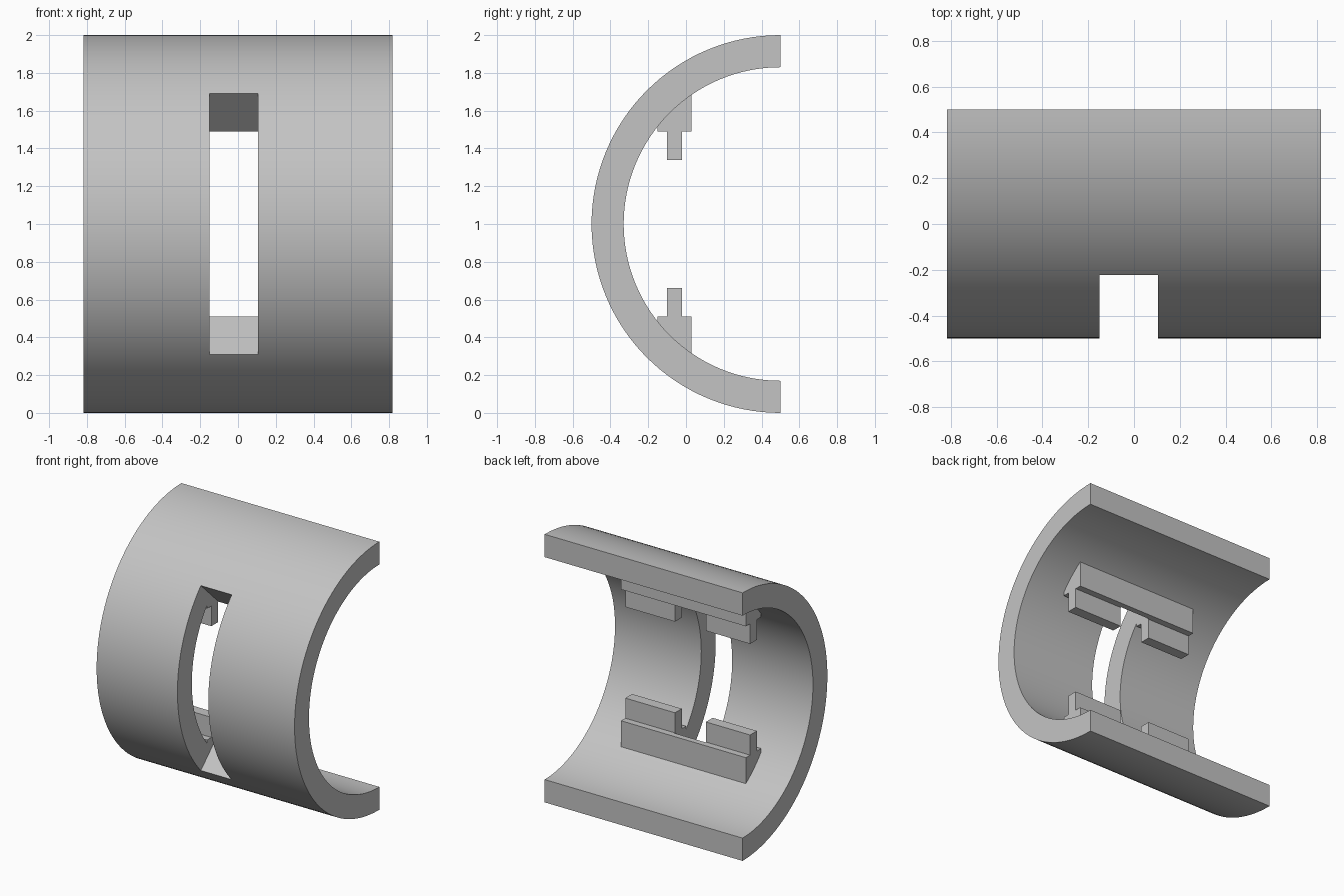
import bpy, bmesh, math

if "Cube" in bpy.data.objects:
    bpy.data.objects.remove(bpy.data.objects["Cube"], do_unlink=True)

AXIS_Y, AXIS_Z = 0.5, 1.0        # centre line of the half tube
OUTER, INNER, HALF = 1.0, 0.83, 0.817
SLOT = (-0.15, 0.105)            # slot extent along x

grey = bpy.data.materials.new("plain grey")
grey.use_nodes = True
colour = (0.55, 0.55, 0.55, 1)
grey.diffuse_color = colour
grey.node_tree.nodes["Principled BSDF"].inputs["Base Color"].default_value = colour


def polar(radius, angle):
    return AXIS_Y - radius * math.cos(angle), AXIS_Z + radius * math.sin(angle)


def extrude_profile(name, profile, x0, x1):
    """Solid made by sweeping a y-z outline along x."""
    bm = bmesh.new()
    face = bm.faces.new([bm.verts.new((x0, y, z)) for y, z in profile])
    new = bmesh.ops.extrude_face_region(bm, geom=[face])["geom"]
    moved = [v for v in new if isinstance(v, bmesh.types.BMVert)]
    bmesh.ops.translate(bm, verts=moved, vec=(x1 - x0, 0, 0))
    bmesh.ops.recalc_face_normals(bm, faces=bm.faces[:])
    mesh = bpy.data.meshes.new(name)
    bm.to_mesh(mesh)
    bm.free()
    mesh.materials.append(grey)
    obj = bpy.data.objects.new(name, mesh)
    bpy.context.collection.objects.link(obj)
    return obj


# Half tube, open at the back
steps = 64
angles = [math.pi * (i / steps - 0.5) for i in range(steps + 1)]
outline = [polar(OUTER, a) for a in angles] + [polar(INNER, a) for a in reversed(angles)]
parts = [extrude_profile("half_tube", outline, -HALF, HALF)]

# Stepped rails inside, lower one mirrored to the upper
rail = [(-0.15, 0.44), (-0.15, 0.51), (-0.10, 0.51), (-0.10, 0.66),
        (-0.02, 0.66), (-0.02, 0.51), (0.03, 0.51), (0.03, 0.28)]
parts.append(extrude_profile("lower_rail", rail, -0.515, 0.515))
parts.append(extrude_profile("upper_rail", [(y, 2 - z) for y, z in rail], -0.515, 0.515))

# Wedge with radial walls that cuts the slot through tube and rails
spread = math.asin(0.69)
wedge = extrude_profile("slot_cutter",
                        [(AXIS_Y, AXIS_Z), polar(2, spread), polar(2, -spread)], *SLOT)
wedge.hide_render = True
for part in parts:
    cut = part.modifiers.new("slot", "BOOLEAN")
    cut.operation = "DIFFERENCE"
    cut.solver = "EXACT"
    cut.object = wedge

# Bake the cuts and drop the cutter
bpy.context.view_layer.update()
graph = bpy.context.evaluated_depsgraph_get()
baked = [bpy.data.meshes.new_from_object(p.evaluated_get(graph)) for p in parts]
for part, mesh in zip(parts, baked):
    part.modifiers.clear()
    part.data = mesh
bpy.data.objects.remove(wedge, do_unlink=True)

# Smooth curves, crisp edges
bpy.ops.object.select_all(action="DESELECT")
for part in parts:
    part.select_set(True)
bpy.context.view_layer.objects.active = parts[0]
bpy.ops.object.shade_smooth_by_angle(angle=math.radians(30))
